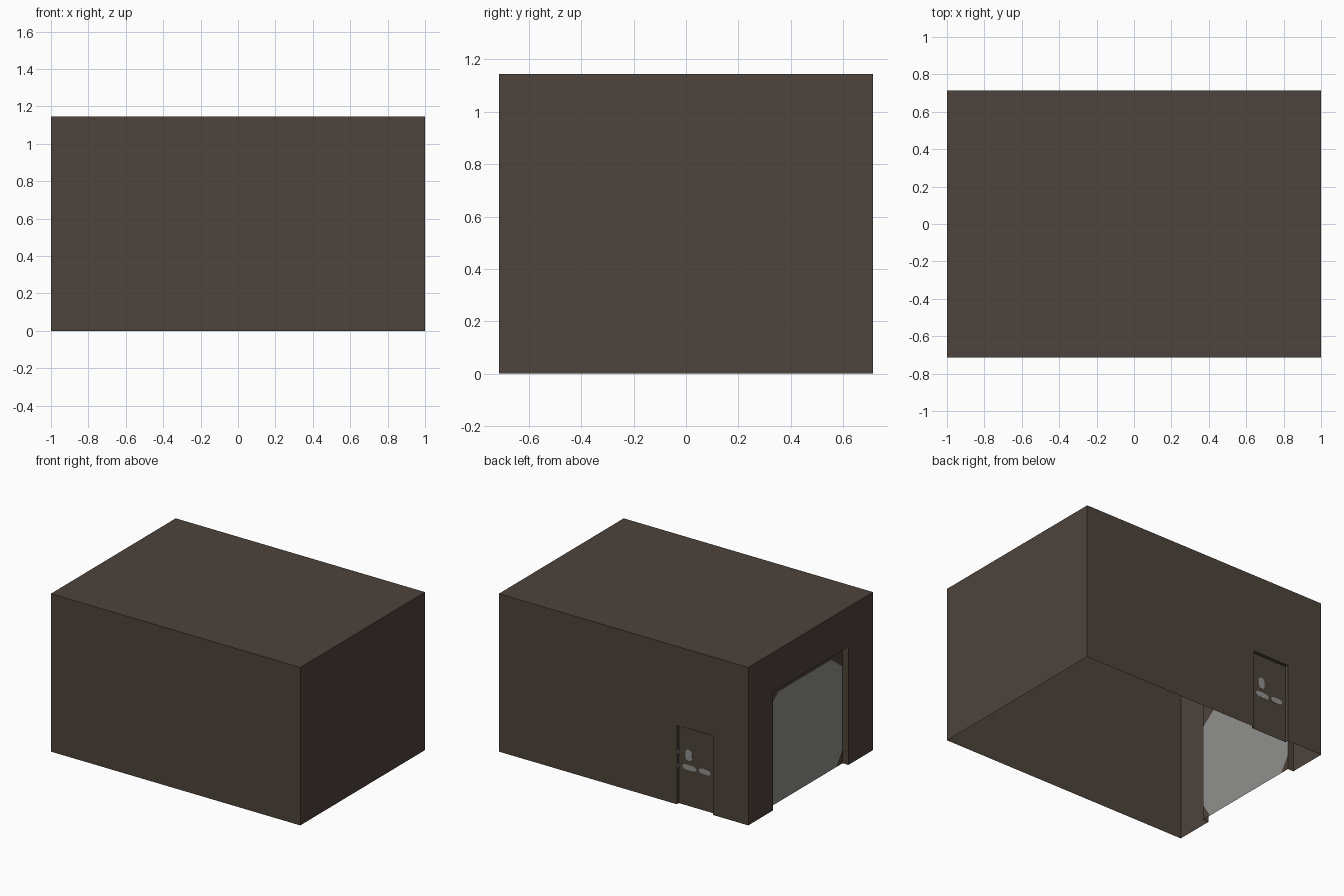
import bpy, bmesh, math
from mathutils import Vector

if "Cube" in bpy.data.objects:
    bpy.data.objects.remove(bpy.data.objects["Cube"])

X, Y, H = 1.0, 0.715, 1.145


def material(name, col):
    m = bpy.data.materials.new(name)
    m.diffuse_color = (*col, 1)
    m.use_nodes = True
    m.node_tree.nodes["Principled BSDF"].inputs["Base Color"].default_value = m.diffuse_color
    return m


BROWN = material("dark brown", (0.074, 0.056, 0.045))
GREY = material("window grey", (0.28, 0.28, 0.27))


def finish(bm, name, mats):
    bmesh.ops.remove_doubles(bm, verts=bm.verts, dist=1e-5)
    bmesh.ops.recalc_face_normals(bm, faces=bm.faces)
    me = bpy.data.meshes.new(name)
    bm.to_mesh(me)
    bm.free()
    for m in mats:
        me.materials.append(m)
    ob = bpy.data.objects.new(name, me)
    bpy.context.collection.objects.link(ob)
    return ob


def back(d, u, z):      # point on the back wall, d = inward depth
    return Vector((u, Y - d, z))


def left(d, u, z):      # point on the left wall
    return Vector((-X + d, u, z))


def face(bm, pts):
    return bm.faces.new([bm.verts.new(p) for p in pts])


def notched_wall(bm, at, half, a, b, top, depth):
    """Wall sheet with a doorway notch, plus the two jambs and the header."""
    face(bm, [at(0, u, z) for u, z in
              ((-half, 0), (a, 0), (a, top), (b, top), (b, 0),
               (half, 0), (half, H), (-half, H))])
    rim = [(a, 0), (a, top), (b, top), (b, 0)]
    for p, q in zip(rim, rim[1:]):
        face(bm, [at(0, *p), at(0, *q), at(depth, *q), at(depth, *p)])


# Openings: side doorway in the back wall, wide gate in the left wall
DA, DB, DT, DD = -0.716, -0.427, 0.572, 0.023
GA, GB, GT, GD = -0.432, 0.432, 0.857, 0.046

# Hollow shell: plain front, right and roof sheets, open underneath
bm = bmesh.new()
face(bm, [(-X, -Y, 0), (X, -Y, 0), (X, -Y, H), (-X, -Y, H)])
face(bm, [(X, -Y, 0), (X, Y, 0), (X, Y, H), (X, -Y, H)])
face(bm, [(-X, -Y, H), (X, -Y, H), (X, Y, H), (-X, Y, H)])
notched_wall(bm, back, X, DA, DB, DT, DD)
notched_wall(bm, left, Y, GA, GB, GT, GD)
# recessed side door joined to its jambs
face(bm, [back(DD, u, z) for u, z in ((DA, 0), (DB, 0), (DB, DT), (DA, DT))])
finish(bm, "building_shell", [BROWN])

# Gate panel: grey middle, brown clipped corners and top band
bm = bmesh.new()
face(bm, [left(GD, u, z) for u, z in ((GA, 0), (GA, GT), (GB, GT), (GB, 0))])
cuts = [(Vector((0, 0, 0.8)), Vector((0, 0, 1)))]
for s in (-1, 1):
    cuts.append((Vector((0, s * GB, 0.70)), Vector((0, s * 0.1, 0.13))))
    cuts.append((Vector((0, s * GB, 0.11)), Vector((0, s * 0.11, -0.07))))
for co, no in cuts:
    bmesh.ops.bisect_plane(bm, geom=bm.verts[:] + bm.edges[:] + bm.faces[:],
                           plane_co=co, plane_no=no, dist=1e-5)
for f in bm.faces:
    c = f.calc_center_median()
    outside = any((c - co).dot(no) > 1e-5 for co, no in cuts)
    f.material_index = 0 if outside else 1
finish(bm, "gate_panel", [BROWN, GREY])
for f in bpy.data.objects["gate_panel"].data.polygons:
    if f.normal.x > 0:
        f.flip()


# Rounded grey marks on the side door
def plate(name, u, z, w, h, tilt=0.0):
    bm = bmesh.new()
    c, s = math.cos(tilt), math.sin(tilt)
    rings = []
    for d in (DD - 0.002, DD + 0.002):
        ring = []
        for i in range(12):
            t = 2 * math.pi * i / 12
            # slightly squared ellipse
            e = [math.copysign(abs(k) ** 0.75, k) for k in (math.cos(t), math.sin(t))]
            p, q = e[0] * w / 2, e[1] * h / 2
            ring.append(bm.verts.new(back(d, u + p * c - q * s, z + p * s + q * c)))
        bm.faces.new(ring)
        rings.append(ring)
    for i in range(12):
        j = (i + 1) % 12
        bm.faces.new([rings[0][i], rings[0][j], rings[1][j], rings[1][i]])
    finish(bm, name, [GREY])


plate("door_upper_mark", -0.508, 0.368, 0.056, 0.082)
plate("door_lower_mark_inner", -0.514, 0.280, 0.112, 0.042)
plate("door_lower_mark_outer", -0.637, 0.283, 0.096, 0.042)

# Small grey slivers on the door jamb
for i, z in enumerate((0.377, 0.277)):
    bm = bmesh.new()
    face(bm, [back(d, DB - 0.001, z + k) for d, k in
              ((0, -0.012), (DD, -0.012), (DD, 0.012), (0, 0.012))])
    finish(bm, f"jamb_mark_{i + 1}", [GREY])
